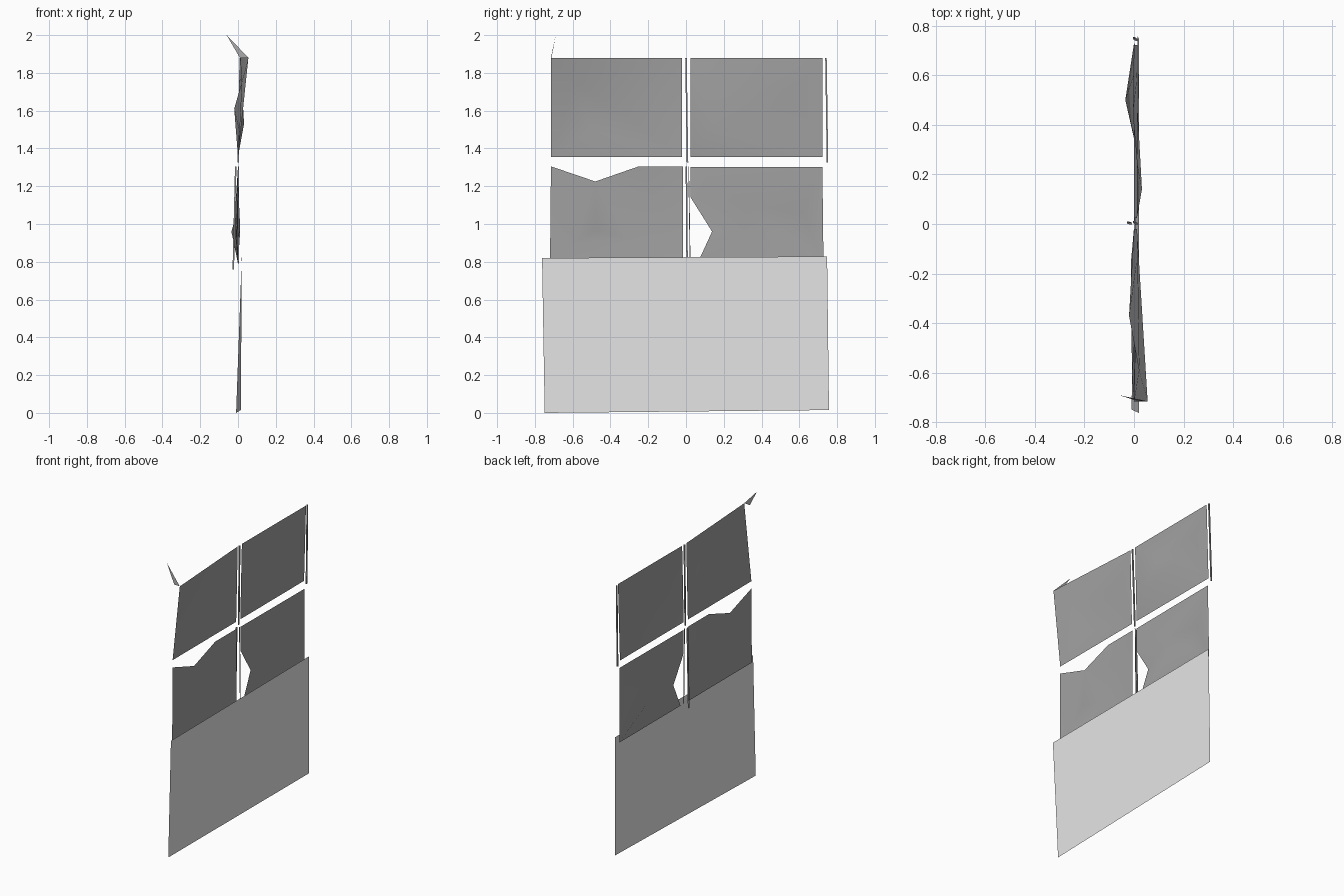
import bpy
from mathutils import Vector
from mathutils.geometry import delaunay_2d_cdt

cube = bpy.data.objects.get("Cube")
if cube:
    bpy.data.objects.remove(cube, do_unlink=True)


def material(name, grey):
    mat = bpy.data.materials.new(name)
    mat.use_nodes = True
    col = (grey, grey, grey, 1.0)
    mat.diffuse_color = col
    mat.node_tree.nodes["Principled BSDF"].inputs["Base Color"].default_value = col
    return mat


LIGHT = material("light grey", 0.80)
DARK = material("mid grey", 0.36)


def add_mesh(name, verts, faces, mat, smooth=False):
    mesh = bpy.data.meshes.new(name)
    mesh.from_pydata(verts, [], faces)
    mesh.materials.append(mat)
    for p in mesh.polygons:
        p.use_smooth = smooth
    ob = bpy.data.objects.new(name, mesh)
    bpy.context.collection.objects.link(ob)
    return ob


def crumpled_pane(name, outline, dents):
    """Thin sheet from (y, z, x) outline and dent points, triangulated in the y-z plane."""
    pts = outline + dents
    n = len(outline)
    flat = [Vector((y, z)) for y, z, x in pts]
    edges = [(i, (i + 1) % n) for i in range(n)]
    out, _, tris, orig, _, _ = delaunay_2d_cdt(flat, edges, [list(range(n))], 1, 1e-5)
    verts = [(pts[o[0]][2], v.x, v.y) for v, o in zip(out, orig)]
    return add_mesh(name, verts, tris, DARK, True)


def bar(name, bottom, top, r=0.004):
    """Slim square bar between two points."""
    ring = [(-r, -r), (r, -r), (r, r), (-r, r)]
    verts = [(c[0] + dx, c[1] + dy, c[2]) for c in (bottom, top) for dx, dy in ring]
    faces = [(i, (i + 1) % 4, (i + 1) % 4 + 4, i + 4) for i in range(4)]
    faces += [(3, 2, 1, 0), (4, 5, 6, 7)]
    return add_mesh(name, verts, faces, DARK)


# Lower panel: one slightly twisted sheet
add_mesh("lower_panel",
         [(-0.01, -0.748, 0.0), (0.015, 0.757, 0.015),
          (0.02, 0.747, 0.828), (0.02, -0.762, 0.82)],
         [(0, 1, 2, 3)], LIGHT)

# Upper row of dented panes
crumpled_pane("upper_pane_front",
              [(-0.715, 1.355, 0.0), (-0.02, 1.355, 0.0),
               (-0.02, 1.88, 0.012), (-0.715, 1.88, 0.055)],
              [(-0.37, 1.61, -0.02), (-0.59, 1.75, 0.02),
               (-0.50, 1.50, 0.005), (-0.15, 1.68, 0.01)])
crumpled_pane("upper_pane_back",
              [(0.025, 1.355, 0.0), (0.722, 1.355, 0.0),
               (0.722, 1.88, 0.015), (0.025, 1.88, 0.012)],
              [(0.14, 1.53, 0.032), (0.25, 1.70, 0.012),
               (0.45, 1.62, -0.005), (0.58, 1.72, 0.01)])

# Middle row: one pane chipped at the top, one at the inner lower corner
crumpled_pane("middle_pane_front",
              [(-0.72, 0.79, 0.0), (-0.015, 0.79, 0.0), (-0.015, 1.305, 0.0),
               (-0.25, 1.305, 0.0), (-0.48, 1.225, 0.0), (-0.715, 1.305, 0.0)],
              [(-0.48, 0.97, 0.012), (-0.15, 1.12, -0.012),
               (-0.30, 0.92, -0.012), (-0.60, 0.90, -0.008)])
crumpled_pane("middle_pane_back",
              [(0.06, 0.79, 0.0), (0.728, 0.79, 0.0), (0.722, 1.302, 0.005),
               (0.025, 1.302, 0.0), (0.025, 1.14, 0.0), (0.138, 0.96, 0.0)],
              [(0.50, 0.96, -0.035), (0.33, 1.10, 0.005),
               (0.30, 0.94, 0.01), (0.62, 1.06, 0.005)])

# Bent shard at the upper front corner
add_mesh("corner_shard",
         [(0.055, -0.715, 1.88), (0.01, -0.712, 1.88), (-0.06, -0.69, 2.0)],
         [(0, 1, 2)], DARK)

# Slim upright bars
bar("upper_middle_bar", (0.0, 0.008, 1.325), (0.012, 0.0, 1.878))
bar("lower_middle_bar", (-0.025, 0.006, 0.76), (-0.012, 0.002, 1.305))
bar("lower_middle_bar_inner", (0.002, 0.022, 0.79), (0.002, 0.014, 1.305), 0.002)
bar("upper_back_bar", (0.0, 0.749, 1.325), (0.012, 0.741, 1.878))
